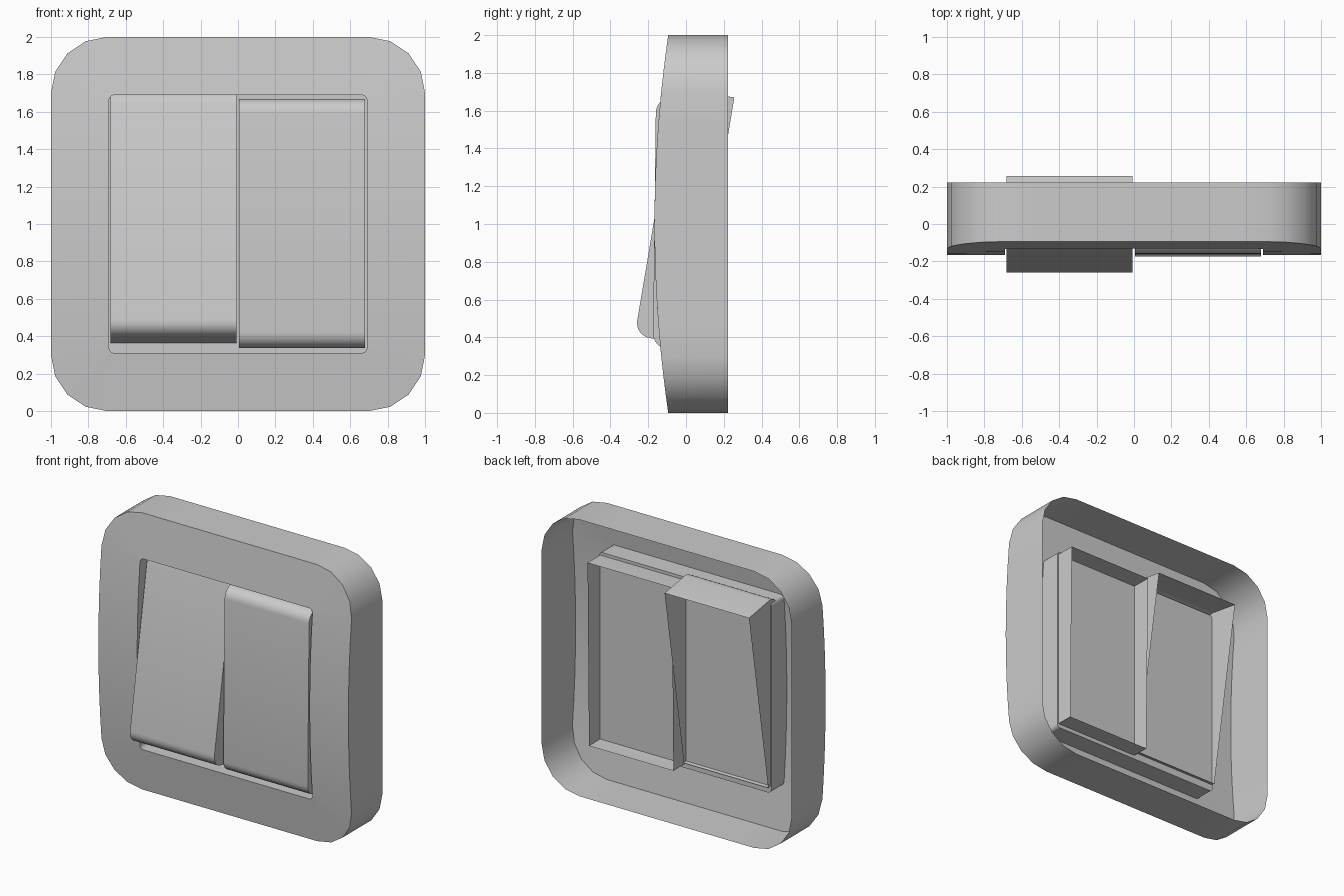
import bpy, bmesh
from math import sin, cos, pi, radians

if "Cube" in bpy.data.objects:
    bpy.data.objects.remove(bpy.data.objects["Cube"])


def finish(name, bm):
    bmesh.ops.recalc_face_normals(bm, faces=bm.faces)
    mesh = bpy.data.meshes.new(name)
    bm.to_mesh(mesh)
    bm.free()
    ob = bpy.data.objects.new(name, mesh)
    bpy.context.collection.objects.link(ob)
    bpy.ops.object.select_all(action='DESELECT')
    ob.select_set(True)
    bpy.context.view_layer.objects.active = ob
    bpy.ops.object.shade_smooth_by_angle(angle=radians(30))
    return ob


def rounded_square(half, r, seg=4, side=8):
    """Points (x, z) round a square centred on (0, 1), sides subdivided."""
    pts = []
    c = half - r
    for q in range(4):
        cx, cz = [(c, c), (-c, c), (-c, -c), (c, -c)][q]
        for i in range(seg + 1):
            a = (q + i / seg) * pi / 2
            pts.append((cx + r * cos(a), cz + r * sin(a)))
        # straight side to the next corner
        a = (q + 1) * pi / 2
        x0, z0 = pts[-1]
        dx, dz = -sin(a - pi / 2), cos(a - pi / 2)
        dx, dz = cos(a + pi / 2), sin(a + pi / 2)
        for i in range(1, side):
            t = 2 * c * i / side
            pts.append((x0 + dx * t, z0 + dz * t))
    return [(x, z + 1) for x, z in pts]


def bulge(z):
    return -0.167 + 0.073 * (z - 1) ** 2


# Wall plate: side wall, bowed face, and recessed pocket in one sheet
bm = bmesh.new()
outer, hole = rounded_square(1.0, 0.3), rounded_square(0.69, 0.03)
rings = [
    [(x, 0.222, z) for x, z in outer],
    [(x, bulge(z), z) for x, z in outer],
    [(x, bulge(z), z) for x, z in hole],
    [(x, 0.01, z) for x, z in hole],
]
rings = [[bm.verts.new(p) for p in ring] for ring in rings]
for a, b in zip(rings, rings[1:]):
    n = len(a)
    for i in range(n):
        j = (i + 1) % n
        bm.faces.new((a[i], a[j], b[j], b[i]))
bm.faces.new(rings[-1])
finish("wall_plate", bm)


# Rockers: open-backed shells, rounded at top and bottom, tilted on a pivot
def rocker(name, x0, x1, tilt):
    front, back, half, r = -0.397, -0.085, 0.665, 0.08
    prof = [(back, half)]
    for k in range(7):
        a = k / 6 * pi / 2
        prof.append((front + r - r * sin(a), half - r + r * cos(a)))
    prof += [(y, -z) for y, z in reversed(prof)]
    bm = bmesh.new()
    left = [bm.verts.new((x0, y, z)) for y, z in prof]
    right = [bm.verts.new((x1, y, z)) for y, z in prof]
    for i in range(len(prof) - 1):
        bm.faces.new((left[i], left[i + 1], right[i + 1], right[i]))
    bm.faces.new(left)
    bm.faces.new(right)
    ob = finish(name, bm)
    ob.location = (0, 0.23, 1)
    ob.rotation_euler.x = -radians(tilt)


rocker("left_rocker", -0.683, -0.008, 9.5)
rocker("right_rocker", 0.005, 0.68, 0.7)
